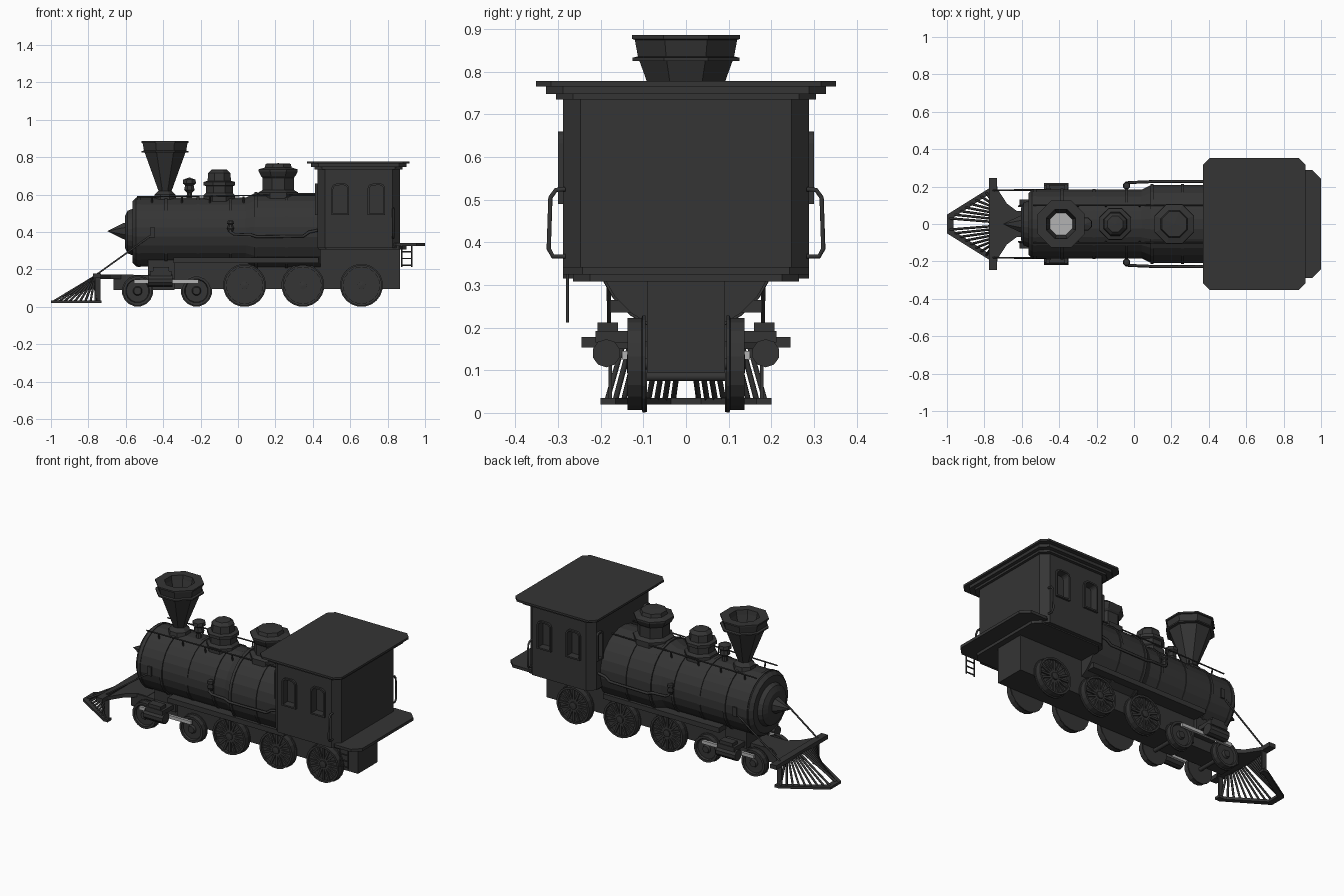
import bpy, bmesh, math
from mathutils import Vector, Matrix

if "Cube" in bpy.data.objects:
    bpy.data.objects.remove(bpy.data.objects["Cube"])


def material(name, v):
    m = bpy.data.materials.new(name)
    m.diffuse_color = (v, v, v, 1)
    m.use_nodes = True
    m.node_tree.nodes["Principled BSDF"].inputs["Base Color"].default_value = m.diffuse_color
    return m


DARK, STEEL = material("black_iron", 0.035), material("bright_steel", 0.45)


def add(name, bm, mat=DARK):
    bmesh.ops.remove_doubles(bm, verts=bm.verts, dist=1e-5)
    bmesh.ops.recalc_face_normals(bm, faces=bm.faces)
    me = bpy.data.meshes.new(name)
    bm.to_mesh(me)
    bm.free()
    me.materials.append(mat)
    ob = bpy.data.objects.new(name, me)
    bpy.context.collection.objects.link(ob)
    return ob


def loft(name, loops, closed=False, mat=DARK):
    """Skin a series of equal-length point loops; cap the ends unless closed."""
    bm = bmesh.new()
    rings = [[bm.verts.new(p) for p in lp] for lp in loops]
    n = len(rings[0])
    for a, b in zip(rings, rings[1:] + (rings[:1] if closed else [])):
        for i in range(n):
            j = (i + 1) % n
            bm.faces.new((a[i], a[j], b[j], b[i]))
    if not closed:
        bm.faces.new(rings[0])
        bm.faces.new(rings[-1])
    return add(name, bm, mat)


def lathe(name, prof, centre, axis='Z', n=8, mat=DARK, closed=False):
    """Revolve (radius, height) points about an axis through centre."""
    loops = []
    for r, h in prof:
        r = max(r, 1e-4)
        lp = []
        for i in range(n):
            t = 2 * math.pi * (i + .5) / n
            c, s = r * math.cos(t), r * math.sin(t)
            v = {'Z': (c, s, h), 'X': (h, c, s), 'Y': (c, h, s)}[axis]
            lp.append(Vector(centre) + Vector(v))
        loops.append(lp)
    return loft(name, loops, closed, mat)


def prism(name, pts, z0, z1):
    return loft(name, [[(x, y, z) for x, y in pts] for z in (z0, z1)])


def slab(name, x0, x1, y, z0, z1, c):
    """Plan-view rectangle with chamfered corners, extruded in z."""
    return prism(name, [(x0 + c, -y), (x1 - c, -y), (x1, c - y), (x1, y - c),
                        (x1 - c, y), (x0 + c, y), (x0, y - c), (x0, c - y)], z0, z1)


def box(name, x0, x1, y0, y1, z0, z1, mat=DARK):
    return loft(name, [[(x0, y0, z), (x1, y0, z), (x1, y1, z), (x0, y1, z)]
                       for z in (z0, z1)], mat=mat)


def tube(name, pts, r, mat=DARK):
    cu = bpy.data.curves.new(name, 'CURVE')
    cu.dimensions, cu.bevel_depth, cu.bevel_resolution = '3D', r, 1
    cu.use_fill_caps = True
    sp = cu.splines.new('POLY')
    sp.points.add(len(pts) - 1)
    for p, q in zip(sp.points, pts):
        p.co = (*q, 1)
    tmp = bpy.data.objects.new(name + "_path", cu)
    bpy.context.collection.objects.link(tmp)
    bpy.context.view_layer.update()
    me = bpy.data.meshes.new_from_object(tmp.evaluated_get(bpy.context.evaluated_depsgraph_get()))
    bpy.data.objects.remove(tmp)
    me.materials.clear()
    me.materials.append(mat)
    ob = bpy.data.objects.new(name, me)
    bpy.context.collection.objects.link(ob)


def arch(w, z0, z1):
    """Half-width w window outline, rounded at the top corners."""
    r = w * .6
    pts = [(-w, z0), (w, z0)]
    for k in range(9):
        a = math.pi * k / 8
        pts.append(((w - r) * (1 if k < 5 else -1) + r * math.cos(a), z1 - r + r * math.sin(a)))
    return pts


# Boiler with smokebox door, taper and raised bands
boiler = [(0, -.605), (.085, -.605), (.115, -.59), (.125, -.565), (.165, -.565),
          (.185, -.545), (.185, .04), (.21, .09), (.21, .44)]
lathe("boiler", boiler, (0, 0, .4), 'X', 24)
for x, r in ((-.53, .189), (-.385, .191), (-.215, .189), (-.04, .191), (.095, .216), (.26, .215)):
    lathe("boiler_band", [(r - .02, x - .008), (r, x - .008), (r, x + .008), (r - .02, x + .008)],
          (0, 0, .4), 'X', 24, closed=True)
lathe("front_cone", [(0, -.70), (.045, -.615), (.05, -.60)], (0, 0, .405), 'X', 8)

# Funnel chimney: dark shell and pale throat
lathe("chimney", [(.065, .575), (.06, .60), (.038, .62), (.118, .825), (.136, .825), (.136, .833),
                  (.122, .836), (.13, .875), (.137, .877), (.137, .886), (.085, .886), (.08, .86),
                  (.03, .70), (0, .70)], (-.39, 0, 0))
lathe("chimney_throat", [(.079, .862), (.06, .86), (0, .86)], (-.39, 0, -.05), mat=STEEL)

# Bell and domes
lathe("bell", [(.018, .57), (.014, .61), (.03, .625), (.025, .65), (.038, .66), (.036, .68), (0, .692)],
      (-.26, 0, 0))
lathe("sand_dome", [(.092, .56), (.092, .595), (.078, .61), (.078, .645), (.09, .65), (.09, .668),
                    (.068, .674), (.064, .715), (.045, .733), (0, .735)], (-.10, 0, 0))
lathe("steam_dome", [(.115, .57), (.115, .612), (.09, .625), (.09, .69), (.1, .70), (.113, .725), (.113, .735),
                     (.078, .745), (.072, .765), (0, .768)], (.215, 0, 0))

# Cab body with recessed windows
cab = slab("cab", .425, .865, .288, .315, .745, .04)


def window(u, w, place):
    """place(u, z, d) maps the wall plane plus outward distance d to 3D."""
    def ring(ww, g, d):
        return [place(u + a, z, d) for a, z in arch(ww, .49 + g, .66 - g)]
    cut = loft("window_cutter", [ring(w - .009, .009, .05), ring(w - .009, .009, -.035)])
    cut.hide_render = True
    mod = cab.modifiers.new("window", 'BOOLEAN')
    mod.object, mod.solver = cut, 'EXACT'
    loft("window_frame", [ring(w, 0, -.01), ring(w, 0, .012), ring(w - .009, .009, .012),
                          ring(w - .009, .009, -.01)], closed=True)
    return cut


cutters = []
for s in (-1, 1):
    for x in (.547, .74):
        cutters.append(window(x, .047, lambda u, z, d, s=s: (u, s * (.288 + d), z)))
    cutters.append(window(s * .222, .026, lambda u, z, d: (.425 - d, u, z)))
bpy.context.view_layer.update()
cab_mesh = bpy.data.meshes.new_from_object(cab.evaluated_get(bpy.context.evaluated_depsgraph_get()))
cab.modifiers.clear()
cab.data = cab_mesh
for c in cutters:
    bpy.data.objects.remove(c)

# Roof, eaves and rear platform
slab("cab_cornice", .41, .88, .305, .735, .748, .04)
slab("roof_eave", .39, .90, .328, .748, .768, .04)
slab("roof", .37, .917, .352, .766, .778, .035)
slab("rear_platform", .80, 1.0, .288, .325, .342, .045)
slab("cab_floor", .43, .90, .265, .308, .326, .04)

# Main frame and underframe
box("front_frame", -.665, -.34, -.07, .07, .09, .17)
box("main_frame", -.34, .865, -.092, .092, .095, .25)
box("rear_frame", .40, .865, -.092, .092, .24, .32)
box("smokebox_saddle", -.48, -.34, -.11, .11, .15, .26)

# Driving wheels with tyre, flange, web and spokes
for x in (.035, .347, .66):
    tube("driving_axle", [(x, -.12, .115), (x, .12, .115)], .015)
    for s in (-1, 1):
        tyre = [(.09, .095), (.115, .095), (.115, .102), (.109, .104), (.109, .137), (.097, .137), (.097, .105)]
        lathe("driving_wheel_tyre", [(r, s * y) for r, y in tyre], (x, 0, .115), 'Y', 20, closed=True)
        lathe("driving_wheel_web", [(0, s * .098), (.1, s * .098), (.1, s * .122), (0, s * .122)],
              (x, 0, .115), 'Y', 20)
        lathe("driving_wheel_hub", [(.022, s * .12), (.022, s * .138), (0, s * .14)], (x, 0, .115), 'Y', 10)
        for k in range(16):
            sp = box("wheel_spoke", .015, .1, -.004, .004, -.006, .006)
            sp.matrix_world = (Matrix.Translation((x, s * .126, .115))
                               @ Matrix.Rotation(2 * math.pi * k / 16, 4, 'Y'))

# Leading wheels
for x in (-.537, -.222):
    tube("leading_axle", [(x, -.11, .085), (x, .11, .085)], .012)
    for s in (-1, 1):
        prof = [(0, .092), (.084, .092), (.084, .099), (.078, .101), (.078, .13), (.064, .13),
                (.06, .118), (.025, .118), (.02, .132), (0, .132)]
        lathe("leading_wheel", [(r, s * y) for r, y in prof], (x, 0, .085), 'Y', 16)

# Side parts, mirrored left and right
for s in (-1, 1):
    ys = lambda a, b: sorted((s * a, s * b))
    lathe("cylinder", [(0, -.48), (.033, -.48), (.033, -.35), (0, -.35)], (0, s * .187, .14), 'X', 10)
    box("valve_chest", -.47, -.355, *ys(.1, .212), .165, .192)
    box("valve_chest_cap", -.455, -.37, *ys(.16, .208), .19, .212)
    box("slide_bar", -.555, -.21, *ys(.134, .15), .125, .145, STEEL)
    box("running_board", -.345, .43, *ys(.08, .178), .235, .265)
    tube("front_brace", [(-.76, s * .18, .17), (-.46, s * .182, .385)], .005)
    box("brace_bracket", -.47, -.445, *ys(.17, .192), .37, .425)
    # Handrail with posts
    tube("handrail", [(-.54, s * .10, .588), (.425, s * .10, .60)], .004)
    for x in (-.46, -.30, -.15, .03):
        tube("handrail_post", [(x, s * .09, .54), (x, s * .10, .59)], .005)
    # Feed pipe and check valve
    tube("feed_pipe", [(-.04, s * .195, .45), (-.04, s * .22, .40), (-.02, s * .222, .388), (.07, s * .225, .385),
                       (.10, s * .228, .375), (.35, s * .228, .378), (.38, s * .228, .40), (.43, s * .228, .41)], .008)
    lathe("check_valve", [(.012, .40), (.02, .42), (.012, .44), (.02, .445), (.016, .46), (0, .463)],
          (-.04, s * .205, 0))
    tube("cab_grab_rail", [(.83, s * .283, .525), (.83, s * .305, .523), (.83, s * .318, .505),
                           (.83, s * .322, .385), (.83, s * .312, .367), (.83, s * .283, .367)], .006)
    # Pilot posts and slats
    box("pilot_post", -.765, -.735, *ys(.174, .182), .03, .165)
    for k in range(9):
        t = k / 8
        tube("pilot_slat", [(-.985 + .225 * t, s * (.03 + .155 * t), .03),
                            (-.765, s * (.012 + .135 * t), .163)], .0065)

# Pilot base, beam and deck
half = [(-.73, .2), (-.76, .2), (-1, .05)]
inner = [(-.965, .035), (-.765, .165), (-.73, .165)]
prism("pilot_base", half + [(x, -y) for x, y in half[::-1]]
      + [(x, -y) for x, y in inner[::-1]] + inner, .02, .035)
box("pilot_beam", -.775, -.733, -.245, .245, .153, .178)
deck = [(-.735, .195), (-.68, .11), (-.62, .065), (-.56, .065)]
prism("pilot_deck", deck + [(x, -y) for x, y in deck[::-1]], .15, .172)

# Rear ladder on one side
for x in (.875, .93):
    tube("ladder_rail", [(x, -.278, .33), (x, -.278, .212)], .004)
for z in (.222, .258, .294):
    tube("ladder_rung", [(.875, -.278, z), (.93, -.278, z)], .004)
